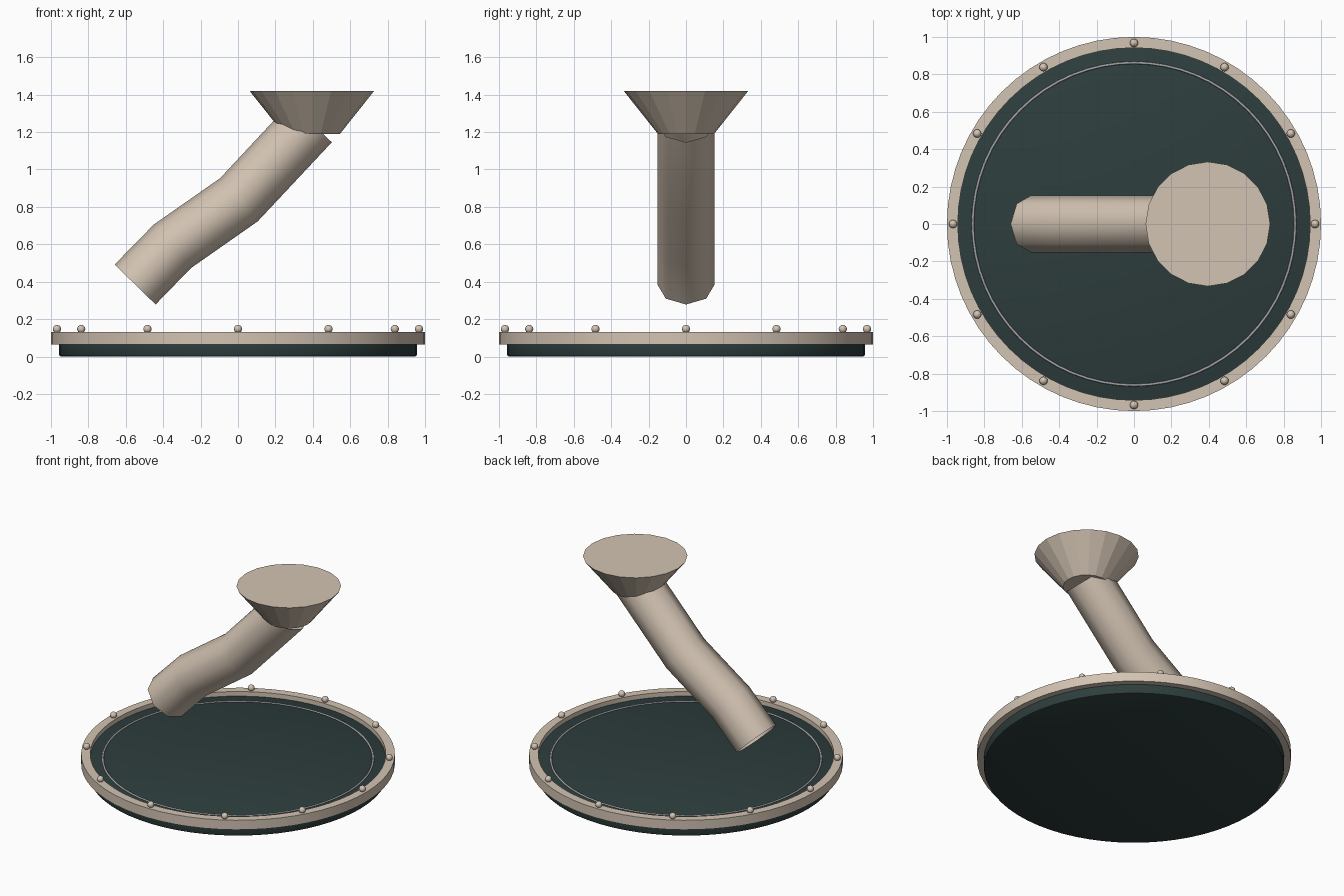
import bpy, bmesh, math

if "Cube" in bpy.data.objects:
    bpy.data.objects.remove(bpy.data.objects["Cube"])


def material(name, rgb):
    m = bpy.data.materials.new(name)
    m.diffuse_color = (*rgb, 1.0)
    m.use_nodes = True
    m.node_tree.nodes["Principled BSDF"].inputs["Base Color"].default_value = m.diffuse_color
    return m


TAN = material("warm_tan", (0.65, 0.55, 0.45))
DARK = material("dark_teal", (0.027, 0.047, 0.047))
SILVER = material("silver_grey", (0.38, 0.37, 0.38))


def finish(obj, name, mat, angle=None):
    obj.name = name
    obj.data.materials.clear()
    obj.data.materials.append(mat)
    if angle is not None:
        bpy.ops.object.shade_smooth_by_angle(angle=math.radians(angle))
    return obj


def lathe(name, profile, mat, segments, closed=True, angle=None):
    """Spin an (r, z) profile around the z axis."""
    bm = bmesh.new()
    rings = []
    for i in range(segments):
        a = 2 * math.pi * i / segments
        rings.append([bm.verts.new((r * math.cos(a), r * math.sin(a), z)) for r, z in profile])
    n = len(profile)
    for i in range(segments):
        p, q = rings[i], rings[(i + 1) % segments]
        for j in range(n if closed else n - 1):
            k = (j + 1) % n
            bm.faces.new((p[j], q[j], q[k], p[k]))
    if not closed:  # flat caps at both ends of the profile
        bm.faces.new([r[0] for r in reversed(rings)])
        bm.faces.new([r[-1] for r in rings])
    bmesh.ops.recalc_face_normals(bm, faces=bm.faces)
    mesh = bpy.data.meshes.new(name)
    bm.to_mesh(mesh)
    bm.free()
    obj = bpy.data.objects.new(name, mesh)
    bpy.context.collection.objects.link(obj)
    bpy.ops.object.select_all(action='DESELECT')
    obj.select_set(True)
    bpy.context.view_layer.objects.active = obj
    return finish(obj, name, mat, angle)


# Round base with softened edges
lathe("base_disc", [(0.947, 0.0), (0.954, 0.003), (0.957, 0.01),
                    (0.957, 0.09), (0.954, 0.097), (0.947, 0.1)],
      DARK, 64, closed=False, angle=40)

# Raised outer rim
lathe("outer_rim", [(0.942, 0.065), (1.0, 0.065), (1.0, 0.132), (0.942, 0.132)],
      TAN, 64, angle=30)

# Thin inlaid ring
bpy.ops.mesh.primitive_torus_add(major_radius=0.862, minor_radius=0.007,
                                 major_segments=64, minor_segments=8,
                                 location=(0, 0, 0.1))
finish(bpy.context.object, "inlay_ring", SILVER, 60)

# Studs around the rim
for i in range(12):
    a = math.radians(30 * i)
    bpy.ops.mesh.primitive_uv_sphere_add(segments=16, ring_count=8, radius=0.022,
                                         location=(0.968 * math.cos(a), 0.968 * math.sin(a), 0.147))
    finish(bpy.context.object, f"rim_stud_{i + 1}", TAN, 60)

# Bent eight-sided open tube
curve = bpy.data.curves.new("bent_tube", 'CURVE')
curve.dimensions = '3D'
curve.bevel_depth = 0.153
curve.bevel_resolution = 2
path = [(-0.55, 0.385), (-0.35, 0.59), (0.005, 0.838), (0.39, 1.25)]
spline = curve.splines.new('POLY')
spline.points.add(len(path) - 1)
for point, (x, z) in zip(spline.points, path):
    point.co = (x, 0, z, 1)
tube = bpy.data.objects.new("bent_tube", curve)
bpy.context.collection.objects.link(tube)
bpy.ops.object.select_all(action='DESELECT')
tube.select_set(True)
bpy.context.view_layer.objects.active = tube
bpy.ops.object.convert(target='MESH')
finish(bpy.context.object, "bent_tube", TAN, 60)

# Flared faceted head
bpy.ops.mesh.primitive_cone_add(vertices=20, radius1=0.15, radius2=0.333, depth=0.23,
                                location=(0.395, 0, 1.305))
finish(bpy.context.object, "flared_head", TAN)
